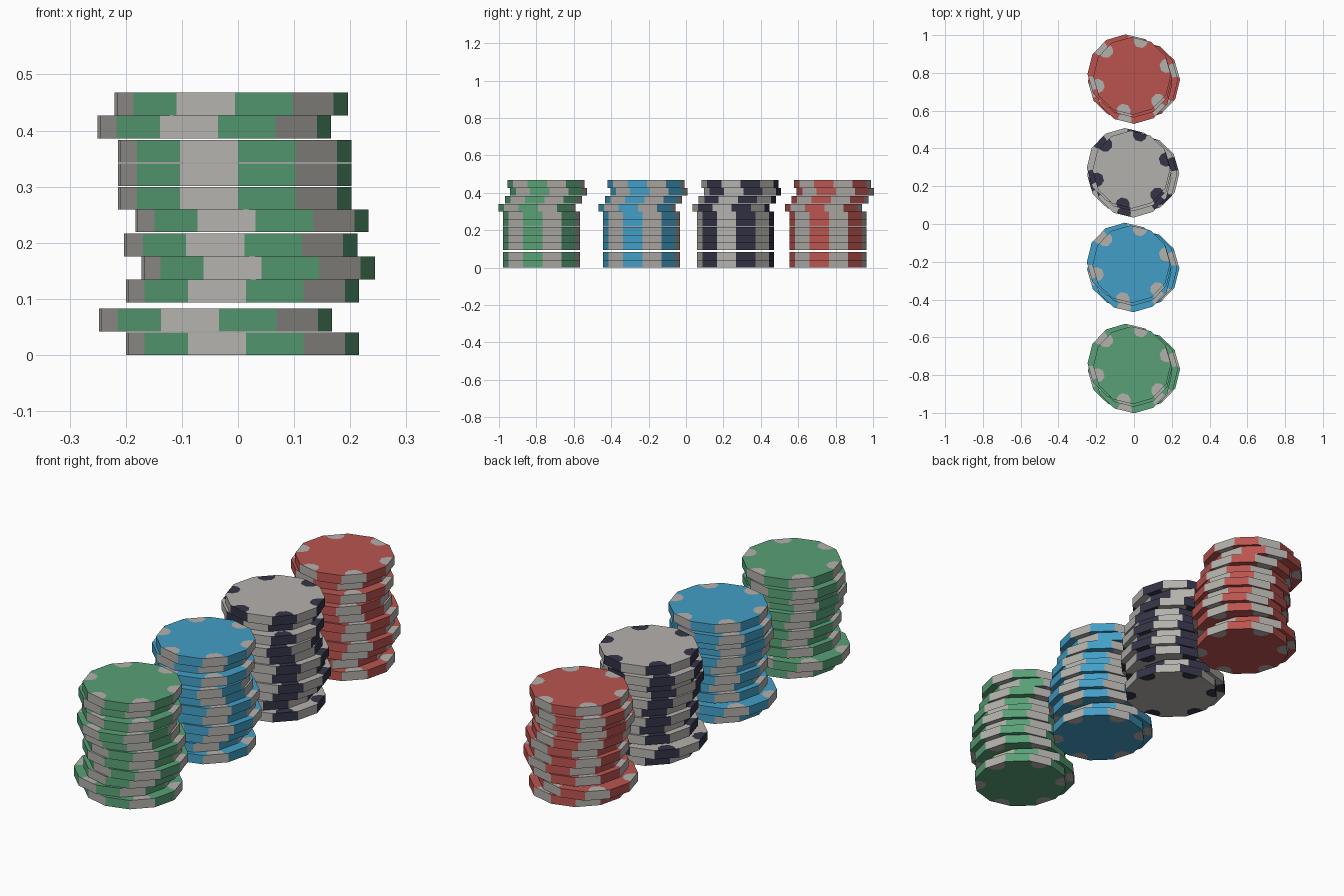
import bpy, bmesh, math
from mathutils import Vector

if "Cube" in bpy.data.objects:
    bpy.data.objects.remove(bpy.data.objects["Cube"])

R, H, SIDES = 0.206, 0.0405, 12
TURN = math.radians(1.2)

def material(name, rgb):
    m = bpy.data.materials.new(name)
    lin = [((c / 255 + 0.055) / 1.055) ** 2.4 for c in rgb]
    m.diffuse_color = (*lin, 1)
    m.use_nodes = True
    m.node_tree.nodes["Principled BSDF"].inputs["Base Color"].default_value = m.diffuse_color
    return m

grey = material("warm_grey", (180, 177, 172))
green = material("green", (88, 160, 118))
blue = material("blue", (66, 158, 198))
red = material("red", (186, 84, 79))
dark = material("dark_navy", (52, 52, 72))

def chip_mesh(name, body, spot):
    """Twelve-sided chip: every other side is a spot that wraps onto both faces."""
    me = bpy.data.meshes.new(name)
    me.materials.append(body)
    me.materials.append(spot)
    bm = bmesh.new()
    corner = [Vector((R * math.cos(TURN + k * math.tau / SIDES),
                      R * math.sin(TURN + k * math.tau / SIDES), 0)) for k in range(SIDES)]
    rims = []
    for z in (0, H):
        up = Vector((0, 0, z))
        outline, edges = [], []
        cv = [bm.verts.new(c + up) for c in corner]
        for k in range(SIDES):
            p, q = corner[k], corner[(k + 1) % SIDES]
            outline.append(cv[k])
            row = [cv[k], cv[(k + 1) % SIDES]]
            if k % 2 == 0:
                # rounded spot on the flat face
                mid, along = (p + q) / 2, (q - p).normalized()
                inward = -mid.normalized()
                pts = [(-0.038, 0), (-0.034, 0.024), (-0.016, 0.043),
                       (0.016, 0.043), (0.034, 0.024), (0.038, 0)]
                arc = [bm.verts.new(mid + along * a + inward * d + up) for a, d in pts]
                f = bm.faces.new(arc)
                f.material_index = 1
                outline += arc
                row = [row[0], arc[0], arc[-1], row[1]]
            edges.append(row)
        bm.faces.new(outline)
        rims.append(edges)
    # side wall, spot colour on alternate sides
    for k in range(SIDES):
        f = bm.faces.new(rims[0][k] + rims[1][k][::-1])
        f.material_index = 1 if k % 2 == 0 else 0
    bmesh.ops.recalc_face_normals(bm, faces=bm.faces)
    bm.to_mesh(me)
    bm.free()
    return me

# uneven pile: x shift, y shift, bottom height of each chip
PILE = [(0.010, 0, 0), (-0.038, 0, 0.042), (0.010, 0, 0.094), (0.038, 0, 0.135),
        (0.007, 0, 0.176), (0.027, 0, 0.219), (-0.004, 0, 0.259),
        (-0.004, -0.024, 0.301), (-0.004, 0.010, 0.343),
        (-0.040, 0.038, 0.386), (-0.010, 0.024, 0.427)]

# four stacks in a row
STACKS = [("green", green, grey, 0, -0.772), ("blue", blue, grey, -0.004, -0.237),
          ("white", grey, dark, -0.004, 0.264), ("red", red, grey, 0, 0.760)]

for name, body, spot, sx, sy in STACKS:
    me = chip_mesh(name + "_chip", body, spot)
    for i, (x, y, z) in enumerate(PILE):
        ob = bpy.data.objects.new(f"{name}_chip_{i + 1}", me)
        ob.location = (sx + x, sy + y, z)
        bpy.context.collection.objects.link(ob)
